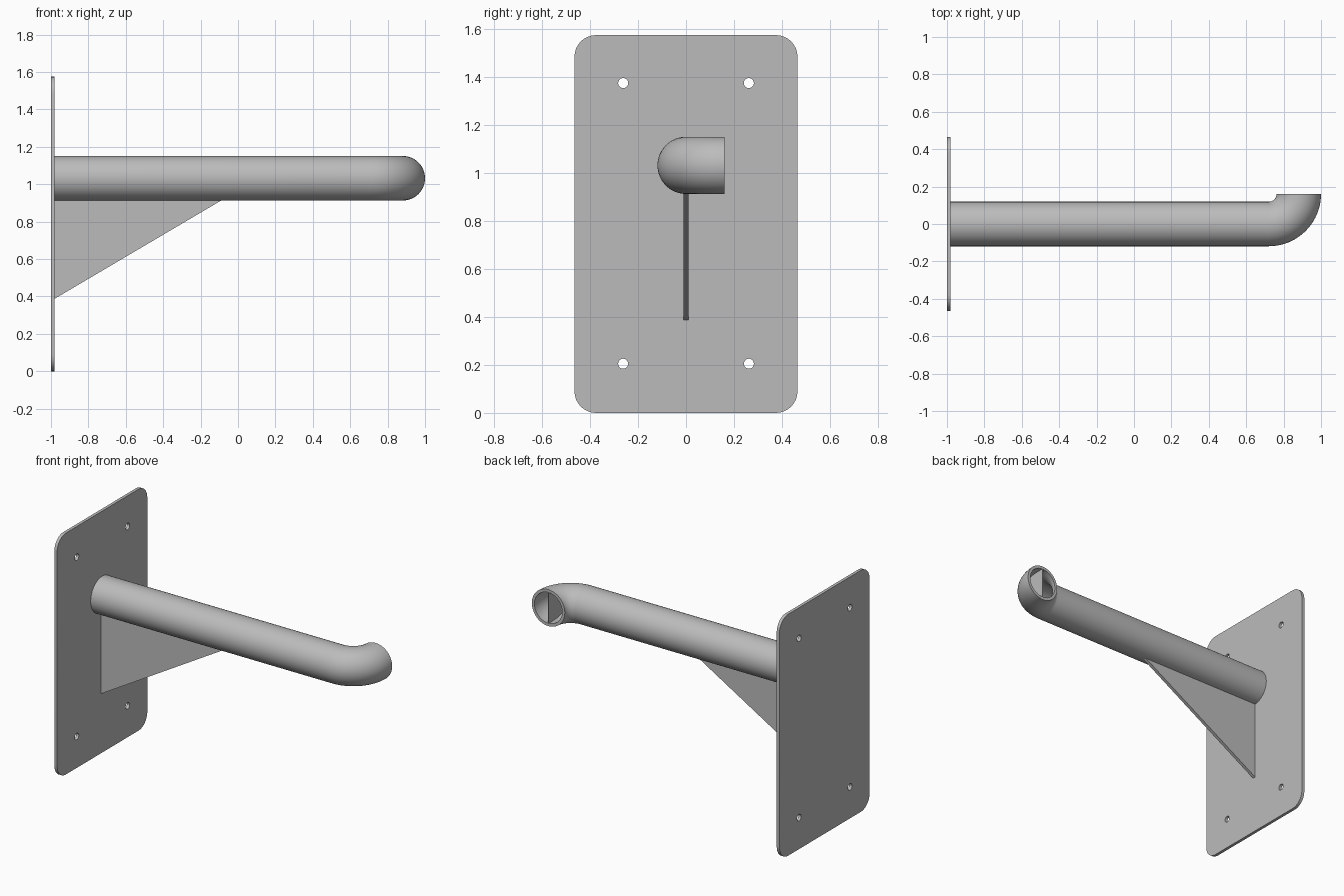
import bpy, bmesh
from math import pi, sin, cos, sqrt, radians

cube = bpy.data.objects.get("Cube")
if cube:
    bpy.data.objects.remove(cube, do_unlink=True)

steel = bpy.data.materials.new("grey steel")
steel.use_nodes = True
GREY = (0.5, 0.5, 0.5, 1)
steel.diffuse_color = GREY
steel.node_tree.nodes["Principled BSDF"].inputs["Base Color"].default_value = GREY


def activate(ob):
    bpy.ops.object.select_all(action='DESELECT')
    ob.select_set(True)
    bpy.context.view_layer.objects.active = ob


def arc(cx, cy, r, a0, a1, n):
    return [(cx + r * cos(a0 + (a1 - a0) * i / n),
             cy + r * sin(a0 + (a1 - a0) * i / n)) for i in range(n + 1)]


def sheet(name, outlines, thickness, location, rotation):
    """Flat plate cut from closed outlines; inner outlines become holes."""
    cu = bpy.data.curves.new(name, 'CURVE')
    cu.dimensions = '2D'
    cu.fill_mode = 'BOTH'
    cu.extrude = thickness / 2
    for pts in outlines:
        sp = cu.splines.new('POLY')
        sp.points.add(len(pts) - 1)
        for p, (u, v) in zip(sp.points, pts):
            p.co = (u, v, 0, 1)
        sp.use_cyclic_u = True
    ob = bpy.data.objects.new(name, cu)
    bpy.context.collection.objects.link(ob)
    ob.location, ob.rotation_euler = location, rotation
    activate(ob)
    bpy.ops.object.convert(target='MESH')
    ob = bpy.context.object
    ob.data.materials.clear()
    ob.data.materials.append(steel)
    bm = bmesh.new()
    bm.from_mesh(ob.data)
    bmesh.ops.remove_doubles(bm, verts=bm.verts, dist=1e-5)
    bmesh.ops.recalc_face_normals(bm, faces=bm.faces)
    bm.to_mesh(ob.data)
    bm.free()
    bpy.ops.object.shade_smooth_by_angle(angle=radians(30))
    return ob


ACROSS = (pi / 2, 0, pi / 2)     # sheet lies in the y-z plane
ALONG = (pi / 2, 0, 0)           # sheet lies in the x-z plane

# Wall plate with rounded corners and four bolt holes
W, H, R = 0.465, 1.575, 0.09
outline = []
for k, (sx, top) in enumerate([(1, 1), (-1, 1), (-1, 0), (1, 0)]):
    cz = H - R if top else R
    outline += arc(sx * (W - R), cz, R, k * pi / 2, (k + 1) * pi / 2, 8)
holes = [arc(y, z, 0.021, 0, 2 * pi, 20)[:-1]
         for y in (-0.262, 0.262) for z in (0.205, 1.375)]
sheet("wall_plate", [outline] + holes, 0.02, (-0.99, 0, 0), ACROSS)

# Triangular gusset under the arm
sheet("gusset", [[(-0.985, 0.388), (-0.98, 0.388), (-0.09, 0.913),
                  (-0.09, 0.918), (-0.985, 0.918)]], 0.022, (0, 0, 0), ALONG)

# Hollow arm with a quarter-turn elbow towards the back
RAD, BORE, BEND, BX, AZ, SEG, STEPS = 0.119, 0.1, 0.161, 0.72, 1.032, 64, 20
path = [(-0.981, 0, 0)]
path += [(BX + BEND * sin(a), BEND * (1 - cos(a)), a)
         for a in (pi / 2 * i / STEPS for i in range(STEPS + 1))]
bm = bmesh.new()


def ring(station, radius):
    x, y, a = station
    verts = []
    for i in range(SEG):
        t = 2 * pi * i / SEG
        side = radius * cos(t)
        verts.append(bm.verts.new((x - side * sin(a), y + side * cos(a),
                                   AZ + radius * sin(t))))
    return verts


rings = [ring(s, RAD) for s in path] + [ring(s, BORE) for s in reversed(path)]
for a, b in zip(rings, rings[1:] + rings[:1]):
    for i in range(SEG):
        j = (i + 1) % SEG
        bm.faces.new((a[i], a[j], b[j], b[i]))
bmesh.ops.recalc_face_normals(bm, faces=bm.faces)
mesh = bpy.data.meshes.new("arm_tube")
bm.to_mesh(mesh)
bm.free()
mesh.materials.append(steel)
arm = bpy.data.objects.new("arm_tube", mesh)
bpy.context.collection.objects.link(arm)
activate(arm)
bpy.ops.object.shade_smooth_by_angle(angle=radians(30))

# Upright divider inside the elbow mouth, shaped to the bore
r = BORE + 0.005
divider = []
for i in range(25):
    dz = r * cos(pi * i / 24)
    reach = BEND + sqrt(max(r * r - dz * dz, 0))
    divider.append((BEND - sqrt(max(reach ** 2 - BEND ** 2, 0)), AZ + dz))
sheet("elbow_divider", [divider], 0.006, (BX + BEND, 0, 0), ACROSS)
